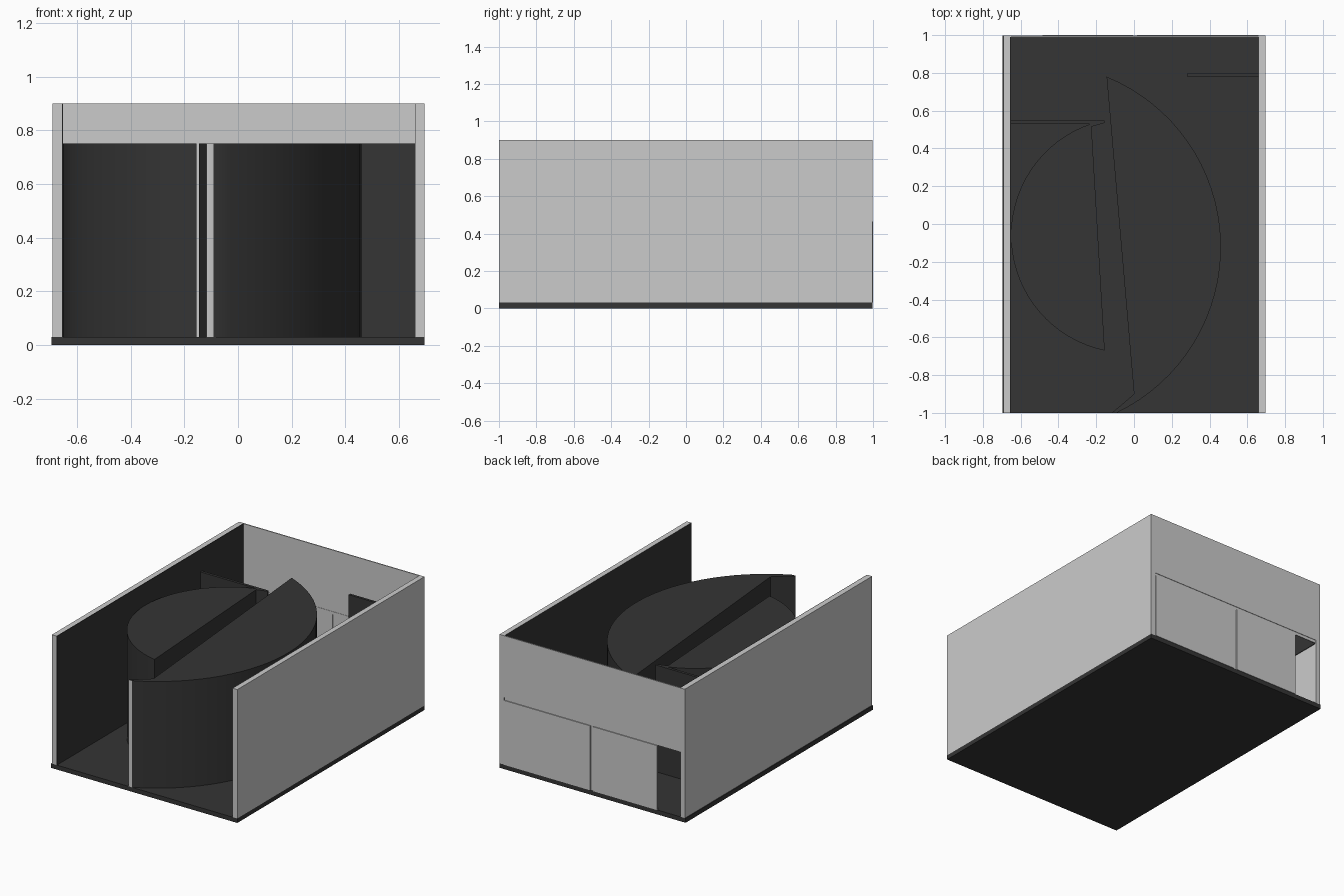
import bpy, bmesh
from math import atan2, cos, sin, pi
from mathutils import Vector

if "Cube" in bpy.data.objects:
    bpy.data.objects.remove(bpy.data.objects["Cube"])

dark = bpy.data.materials.new("dark")
dark.diffuse_color = (0.035, 0.035, 0.035, 1)
dark.use_nodes = True
dark.node_tree.nodes["Principled BSDF"].inputs["Base Color"].default_value = dark.diffuse_color
grey = bpy.data.materials.new("grey")
grey.diffuse_color = (0.8, 0.8, 0.8, 1)
grey.use_nodes = True
grey.node_tree.nodes["Principled BSDF"].inputs["Base Color"].default_value = grey.diffuse_color


def prism(name, pts, z0, z1, mat=None):
    """Extrude a plan outline between two heights."""
    bm = bmesh.new()
    face = bm.faces.new([bm.verts.new((x, y, z0)) for x, y in pts])
    ext = bmesh.ops.extrude_face_region(bm, geom=[face])
    top = [v for v in ext["geom"] if isinstance(v, bmesh.types.BMVert)]
    bmesh.ops.translate(bm, verts=top, vec=(0, 0, z1 - z0))
    bmesh.ops.recalc_face_normals(bm, faces=bm.faces[:])
    me = bpy.data.meshes.new(name)
    bm.to_mesh(me)
    bm.free()
    ob = bpy.data.objects.new(name, me)
    bpy.context.collection.objects.link(ob)
    if mat:
        me.materials.append(mat)
    return ob


def box(name, x0, x1, y0, y1, z0, z1, mat=None):
    return prism(name, [(x0, y0), (x1, y0), (x1, y1), (x0, y1)], z0, z1, mat)


def arc(a, b, c, n=32):
    """Points on the circle running from a through b to c."""
    (ax, ay), (bx, by), (cx, cy) = a, b, c
    d = 2 * (ax * (by - cy) + bx * (cy - ay) + cx * (ay - by))
    A, B, C = ax**2 + ay**2, bx**2 + by**2, cx**2 + cy**2
    o = Vector(((A * (by - cy) + B * (cy - ay) + C * (ay - by)) / d,
                (A * (cx - bx) + B * (ax - cx) + C * (bx - ax)) / d))
    r = (Vector(a) - o).length
    t0, tb, t1 = (atan2(p[1] - o.y, p[0] - o.x) for p in (a, b, c))
    sweep = (t1 - t0) % (2 * pi)
    if (tb - t0) % (2 * pi) > sweep:
        sweep -= 2 * pi
    return [(o.x + r * cos(t0 + sweep * i / n), o.y + r * sin(t0 + sweep * i / n))
            for i in range(n + 1)]


def smooth(ob):
    bpy.ops.object.select_all(action='DESELECT')
    ob.select_set(True)
    bpy.context.view_layer.objects.active = ob
    bpy.ops.object.shade_smooth_by_angle(angle=0.5)


# Floor and side walls
box("floor", -0.695, 0.695, -1, 0.997, 0, 0.03, dark)
box("left_wall", -0.69, -0.656, -1, 0.997, 0.03, 0.9)
right = box("right_wall", 0.66, 0.695, -1, 0.997, 0.03, 0.9, grey)

# Dark inner faces of the walls, with a bare patch beside the rear doorway
right.data.materials.append(dark)
for p in right.data.polygons:
    if p.normal.x < -0.9:
        p.material_index = 1
box("left_lining_front", -0.656, -0.652, -1, 0.55, 0.03, 0.9, dark)
box("left_lining_rear", -0.656, -0.652, 0.55, 0.99, 0.46, 0.9, dark)

# Back wall: upper panel, two lower panels with trim strips, doorway at the left
box("back_upper_panel", -0.656, 0.66, 0.99, 0.997, 0.485, 0.9)
box("back_trim_horizontal", -0.656, 0.66, 0.988, 0.994, 0.465, 0.485)
box("back_trim_vertical", -0.005, 0.015, 0.988, 0.994, 0.03, 0.465)
box("back_lower_panel_left", -0.485, -0.005, 0.99, 1.0, 0.03, 0.465)
box("back_lower_panel_right", 0.015, 0.66, 0.99, 1.0, 0.03, 0.465)

# Large curved block whose tail reaches the front edge
tail_tip = (-0.092, -1)
large = prism("large_curved_block",
              arc((-0.145, 0.78), (0.46, -0.1), tail_tip) + [(-0.117, -1), (0, -0.9)],
              0.03, 0.75, dark)
large.data.materials.append(grey)
for p in large.data.polygons:
    if p.center.y < -0.99:
        p.material_index = 1
smooth(large)

# Small curved block against the left wall
small = prism("small_curved_block",
              arc((-0.23, 0.53), (-0.65, -0.1), (-0.155, -0.67)) + [(-0.225, 0.515)],
              0.03, 0.75, dark)
smooth(small)

# Partitions
prism("left_partition", [(-0.652, 0.53), (-0.23, 0.53), (-0.225, 0.515),
                         (-0.155, 0.535), (-0.155, 0.548), (-0.652, 0.548)],
      0.03, 0.75, dark)
box("right_partition", 0.28, 0.66, 0.78, 0.797, 0.03, 0.75, dark)
